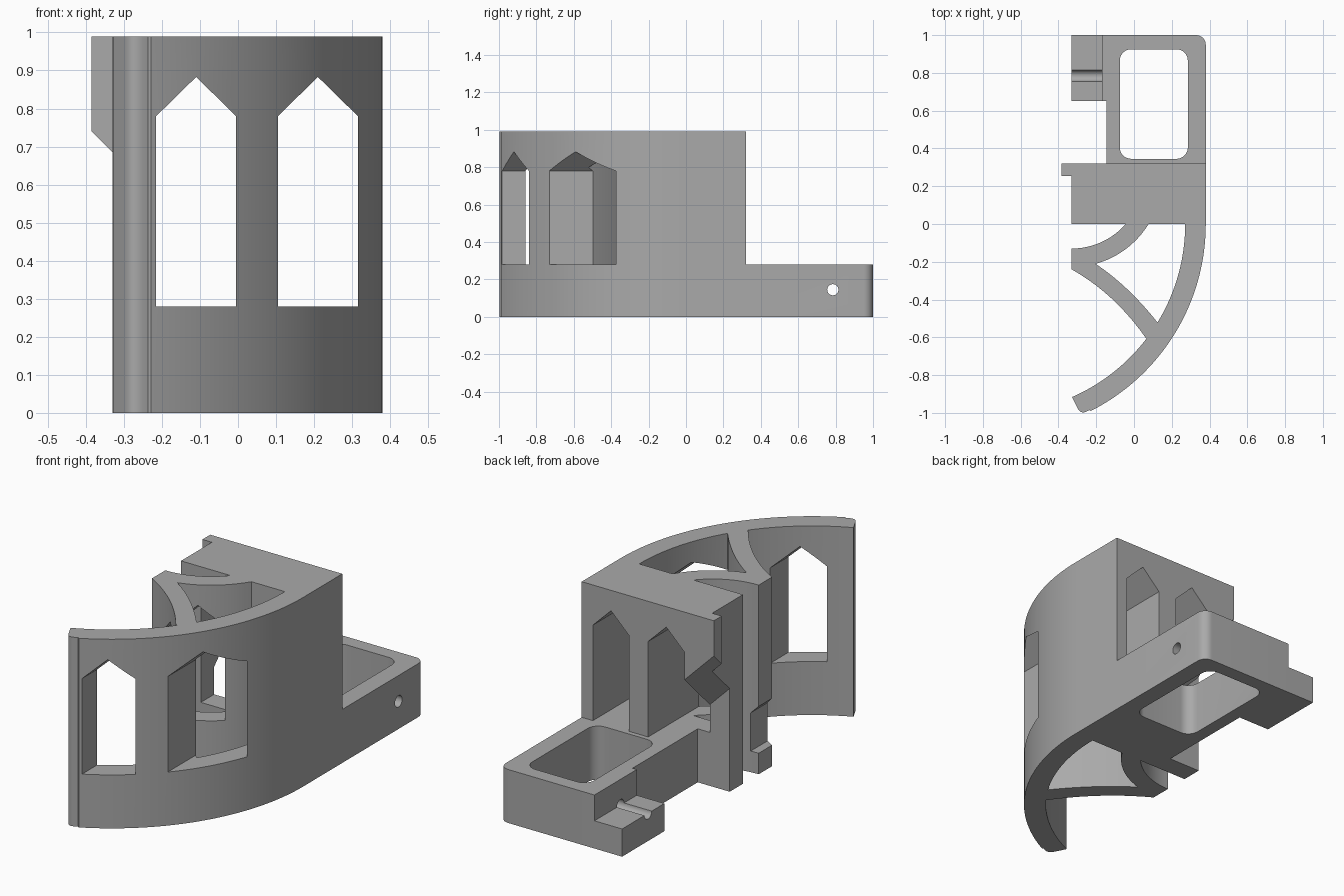
import bpy, bmesh, math
from mathutils import Matrix, Vector

if "Cube" in bpy.data.objects:
    bpy.data.objects.remove(bpy.data.objects["Cube"], do_unlink=True)

grey = bpy.data.materials.new("plain_grey")
grey.use_nodes = True
grey.diffuse_color = (0.4, 0.4, 0.4, 1)
grey.node_tree.nodes["Principled BSDF"].inputs["Base Color"].default_value = (0.4, 0.4, 0.4, 1)

TOP = 0.99      # overall height
DECK = 0.28     # base top and window sills
LEFT = -0.33    # flat side plane
RIGHT = 0.38


def prism(name, outline, low, high, axis="Z"):
    """Extrude an outline along z, or an xz outline along y."""
    bm = bmesh.new()
    if axis == "Z":
        verts = [bm.verts.new((a, b, low)) for a, b in outline]
        step = Vector((0, 0, high - low))
    else:
        verts = [bm.verts.new((a, low, b)) for a, b in outline]
        step = Vector((0, high - low, 0))
    face = bm.faces.new(verts)
    out = bmesh.ops.extrude_face_region(bm, geom=[face], use_keep_orig=True)
    bmesh.ops.translate(bm, vec=step, verts=[v for v in out["geom"] if isinstance(v, bmesh.types.BMVert)])
    bmesh.ops.recalc_face_normals(bm, faces=bm.faces)
    return make(name, bm)


def make(name, bm):
    mesh = bpy.data.meshes.new(name)
    bm.to_mesh(mesh)
    bm.free()
    mesh.materials.append(grey)
    obj = bpy.data.objects.new(name, mesh)
    bpy.context.collection.objects.link(obj)
    return obj


def rect(x0, x1, y0, y1):
    return [(x0, y0), (x1, y0), (x1, y1), (x0, y1)]


def arc(cx, cy, r, start, end, n=8):
    angles = [math.radians(start + (end - start) * i / n) for i in range(n + 1)]
    return [(cx + r * math.cos(a), cy + r * math.sin(a)) for a in angles]


def bow(a, m, b, n=10):
    """Quadratic curve from a to b pulled towards m."""
    a, m, b = Vector(a), Vector(m), Vector(b)
    ts = [i / n for i in range(n + 1)]
    return [tuple(a * (1 - t) ** 2 + m * 2 * t * (1 - t) + b * t * t) for t in ts]


def rounded(x0, x1, y0, y1, r):
    return (arc(x1 - r, y1 - r, r, 0, 90) + arc(x0 + r, y1 - r, r, 90, 180)
            + arc(x0 + r, y0 + r, r, 180, 270) + arc(x1 - r, y0 + r, r, 270, 360))


def cut(obj, cutters):
    bpy.context.view_layer.objects.active = obj
    for c in cutters:
        mod = obj.modifiers.new("cut", "BOOLEAN")
        mod.operation, mod.solver, mod.object = "DIFFERENCE", "EXACT", c
        bpy.ops.object.modifier_apply(modifier=mod.name)


# Curved outer wall with a rounded free tip
hub = -0.729
tip = bow((-0.236, -0.985), (-0.283, -1.015), (-0.300, -0.972), 6)
wall = prism("curved_wall",
             arc(hub, 0, 1.109, 0, -63.2, 40) + tip + arc(hub, 0, 1.0, -66.4, 0, 40),
             0, TOP)

# Branching inner ribs
ribs = prism("inner_ribs",
             arc(LEFT, 0.25, 0.38, -90, -41.1, 12)
             + arc(LEFT, 0.25, 0.478, -31.5, -74, 12)
             + bow((-0.205, -0.21), (-0.03, -0.325), (0.13, -0.528))
             + bow((0.065, -0.607), (-0.10, -0.37), (LEFT, -0.24)),
             0, TOP)

# Tall block, hook, low base and lug
block = prism("tall_block", rect(LEFT, RIGHT, 0, 0.32), 0, TOP)
hook = prism("side_hook", rect(-0.385, LEFT, 0.255, 0.32), 0.5, TOP)
base = prism("low_base",
             [(-0.145, 0.32), (RIGHT, 0.32)] + arc(0.33, 0.95, 0.05, 0, 90)
             + [(-0.17, 1), (-0.17, 0.65), (-0.145, 0.65)],
             0, DECK)
lug = prism("side_lug", rect(LEFT, -0.17, 0.65, 1), 0, 0.145)

# Pointed window cutters running front to back
windows = []
for x0, x1 in ((-0.215, -0.005), (0.105, 0.315)):
    windows.append(prism("window_cutter",
                         [(x0, DECK), (x1, DECK), (x1, 0.78), ((x0 + x1) / 2, 0.883), (x0, 0.78)],
                         -1.2, 0.6, "Y"))

# Recess cutter whose roof slopes both ways
recess = prism("recess_cutter", rect(-0.5, -0.145, 0.11, 0.5), -0.1, 1)
for v in recess.data.vertices:
    if v.co.z > 0.5:
        v.co.z = 0.10 - v.co.x + v.co.y

# Pocket, cross hole and rib notch cutters
pocket = prism("pocket_cutter", rounded(-0.075, 0.285, 0.345, 0.925, 0.06), -0.1, 0.5)
bm = bmesh.new()
bmesh.ops.create_cone(bm, cap_ends=True, segments=24, radius1=0.03, radius2=0.03, depth=2,
                      matrix=Matrix.Translation((0, 0.785, 0.145)) @ Matrix.Rotation(math.pi / 2, 4, "Y"))
hole = make("hole_cutter", bm)
notch = prism("notch_cutter",
              [(-0.4, 0.11), (-0.285, 0.11), (-0.285, 0.31), (LEFT, 0.355), (-0.4, 0.425)],
              -0.4, -0.05, "Y")

cut(wall, windows)
cut(ribs, windows + [notch])
cut(block, windows + [recess])
cut(hook, [recess])
cut(base, [pocket, hole])
cut(lug, [hole])

for c in windows + [recess, pocket, hole, notch]:
    bpy.data.objects.remove(c, do_unlink=True)

# Smooth curves, sharp corners
for obj in (wall, ribs, block, hook, base, lug):
    bpy.ops.object.select_all(action="DESELECT")
    obj.select_set(True)
    bpy.context.view_layer.objects.active = obj
    bpy.ops.object.shade_smooth_by_angle(angle=math.radians(30))
